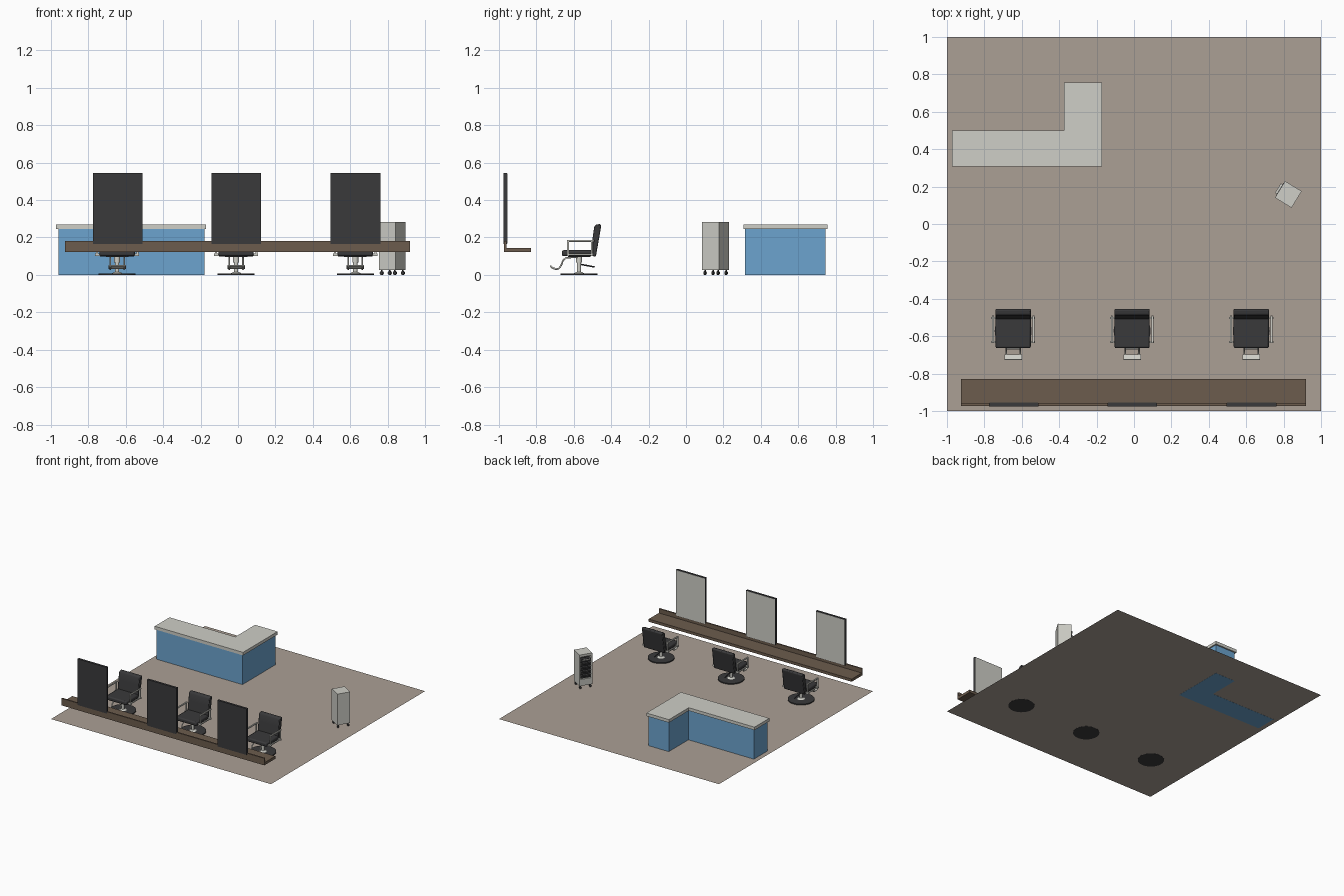
import bpy, bmesh, math
from mathutils import Matrix, Vector

if "Cube" in bpy.data.objects:
    bpy.data.objects.remove(bpy.data.objects["Cube"])


def mat(name, rgb):
    m = bpy.data.materials.new(name)
    m.diffuse_color = (*rgb, 1)
    m.use_nodes = True
    m.node_tree.nodes["Principled BSDF"].inputs["Base Color"].default_value = m.diffuse_color
    return m


FLOOR = mat("floor_taupe", (0.41, 0.35, 0.30))
BLUE = mat("desk_blue", (0.15, 0.37, 0.62))
LIGHT = mat("pale_grey", (0.62, 0.62, 0.57))
DARK = mat("charcoal", (0.042, 0.042, 0.044))
BROWN = mat("dark_wood", (0.15, 0.107, 0.075))


def finish(name, bm, m, bevel=0, segs=2, smooth=False):
    bmesh.ops.recalc_face_normals(bm, faces=bm.faces)
    me = bpy.data.meshes.new(name)
    bm.to_mesh(me)
    bm.free()
    me.materials.append(m)
    ob = bpy.data.objects.new(name, me)
    bpy.context.collection.objects.link(ob)
    if bevel:
        b = ob.modifiers.new("bevel", 'BEVEL')
        b.width, b.segments = bevel, segs
    if smooth:
        bpy.ops.object.select_all(action='DESELECT')
        bpy.context.view_layer.objects.active = ob
        ob.select_set(True)
        bpy.ops.object.shade_smooth_by_angle()
    return ob


def box(name, x0, x1, y0, y1, z0, z1, m, bevel=0, xf=Matrix(), smooth=False):
    bm = bmesh.new()
    bmesh.ops.create_cube(bm, size=1)
    for v in bm.verts:
        v.co = xf @ Vector(((x0 + x1) / 2 + v.co.x * (x1 - x0),
                            (y0 + y1) / 2 + v.co.y * (y1 - y0),
                            (z0 + z1) / 2 + v.co.z * (z1 - z0)))
    return finish(name, bm, m, bevel, smooth=smooth)


def cyl(name, p, q, r, m, sides=24, r2=None):
    p, q = Vector(p), Vector(q)
    d = q - p
    bm = bmesh.new()
    rot = d.to_track_quat('Z', 'Y').to_matrix().to_4x4()
    bmesh.ops.create_cone(bm, cap_ends=True, segments=sides, radius1=r,
                          radius2=r if r2 is None else r2, depth=d.length,
                          matrix=Matrix.Translation((p + q) / 2) @ rot)
    return finish(name, bm, m, smooth=True)


def prism(name, pts, direction, m, bevel=0, smooth=False):
    bm = bmesh.new()
    f = bm.faces.new([bm.verts.new(p) for p in pts])
    r = bmesh.ops.extrude_face_region(bm, geom=[f])
    vs = [v for v in r["geom"] if isinstance(v, bmesh.types.BMVert)]
    bmesh.ops.translate(bm, verts=vs, vec=direction)
    # close the starting side if the extrusion consumed it
    if not any(all(v not in vs for v in g.verts) for g in bm.faces):
        bm.faces.new([v for v in bm.verts if v not in vs])
    return finish(name, bm, m, bevel, smooth=smooth)


def tube(name, pts, r, m):
    cu = bpy.data.curves.new(name, 'CURVE')
    cu.dimensions = '3D'
    cu.bevel_depth, cu.bevel_resolution, cu.use_fill_caps = r, 2, True
    s = cu.splines.new('POLY')
    s.points.add(len(pts) - 1)
    for p, c in zip(s.points, pts):
        p.co = (*c, 1)
    cu.materials.append(m)
    ob = bpy.data.objects.new(name, cu)
    bpy.context.collection.objects.link(ob)
    bpy.ops.object.select_all(action='DESELECT')
    bpy.context.view_layer.objects.active = ob
    ob.select_set(True)
    bpy.ops.object.convert(target='MESH')


# floor sheet
bm = bmesh.new()
bmesh.ops.create_grid(bm, x_segments=1, y_segments=1, size=1)
finish("floor", bm, FLOOR)


# L-shaped reception desk
def ell(x0, x1, x2, y0, y1, y2, z):
    return [(x0, y0, z), (x2, y0, z), (x2, y2, z), (x1, y2, z), (x1, y1, z), (x0, y1, z)]


prism("desk_base", ell(-0.96, -0.365, -0.18, 0.315, 0.49, 0.745, -0.0008), (0, 0, 0.246), BLUE)
prism("desk_counter", ell(-0.973, -0.375, -0.17, 0.308, 0.50, 0.757, 0.245), (0, 0, 0.025), LIGHT)

# wall shelf with upstand
box("shelf", -0.925, 0.92, -0.972, -0.83, 0.122, 0.144, BROWN)
box("shelf_upstand", -0.925, 0.92, -0.972, -0.961, 0.144, 0.18, BROWN)


def chair(cx):
    # pedestal
    cyl("chair_base", (cx, -0.572, -0.0008), (cx, -0.572, 0.008), 0.099, DARK, 40)
    cyl("chair_base_collar", (cx, -0.572, 0.008), (cx, -0.572, 0.016), 0.028, LIGHT, 24, 0.014)
    cyl("chair_column", (cx, -0.572, 0.01), (cx, -0.572, 0.075), 0.011, LIGHT)
    cyl("chair_column_top", (cx, -0.572, 0.065), (cx, -0.572, 0.1), 0.016, LIGHT)
    cyl("pump_lever", (cx, -0.572, 0.058), (cx, -0.488, 0.042), 0.004, DARK, 10)
    box("seat_plate", cx - 0.06, cx + 0.06, -0.63, -0.51, 0.095, 0.104, DARK)
    # cushions
    box("seat", cx - 0.094, cx + 0.094, -0.664, -0.485, 0.1, 0.132, DARK, 0.009, smooth=True)
    back = [(-0.512, 0.102), (-0.482, 0.098), (-0.464, 0.2), (-0.453, 0.266),
            (-0.461, 0.272), (-0.484, 0.268), (-0.491, 0.255), (-0.499, 0.2)]
    prism("backrest", [(cx - 0.094, y, z) for y, z in back], (0.188, 0, 0), DARK, 0.005, True)
    for s in (-1, 1):
        # open armrest frame, bent from flat bar
        a, b = sorted((cx + s * 0.103, cx + s * 0.114))
        box("arm_top", a, b, -0.636, -0.49, 0.177, 0.187, LIGHT, 0.002)
        box("arm_front_post", a, b, -0.636, -0.626, 0.104, 0.178, LIGHT, 0.002)
        box("arm_rear_post", a, b, -0.508, -0.498, 0.104, 0.178, LIGHT, 0.002)
        box("arm_bottom_rail", a, b, -0.636, -0.498, 0.104, 0.113, LIGHT, 0.002)
        c, d = sorted((cx + s * 0.08, cx + s * 0.118))
        for y in (-0.631, -0.503):
            box("arm_mount", c, d, y - 0.006, y + 0.006, 0.102, 0.114, LIGHT)
        # footrest strut
        path = [(-0.58, 0.095), (-0.64, 0.092), (-0.657, 0.078), (-0.668, 0.05), (-0.68, 0.034),
                (-0.695, 0.03), (-0.712, 0.036), (-0.724, 0.046)]
        tube("footrest_strut", [(cx + s * 0.037, y, z) for y, z in path], 0.0045, LIGHT)
    # footrest plate and cross bar
    plate = [(-0.699, 0.032), (-0.715, 0.038), (-0.728, 0.047), (-0.725, 0.052),
             (-0.712, 0.043), (-0.699, 0.037)]
    prism("footrest_plate", [(cx - 0.047, y, z) for y, z in plate], (0.094, 0, 0), LIGHT)
    tube("footrest_bar", [(cx - 0.037, -0.668, 0.05), (cx + 0.037, -0.668, 0.05)], 0.004, LIGHT)


# three styling places: mirror above the shelf, chair facing it
for cx in (-0.643, -0.01, 0.628):
    box("mirror_frame", cx - 0.133, cx + 0.133, -0.975, -0.957, 0.166, 0.545, DARK)
    box("mirror_glass", cx - 0.13, cx + 0.13, -0.957, -0.955, 0.169, 0.542, LIGHT)
for cx in (-0.646, -0.01, 0.627):
    chair(cx)

# tool trolley, open side turned to the back left
T = Matrix.Translation((0.825, 0.158, 0)) @ Matrix.Rotation(math.radians(-31.5), 4, 'Z')
h = 0.052
for s in (-1, 1):
    a, b = sorted((s * h, s * (h - 0.01)))
    box("trolley_side", -h, h, a, b, 0.026, 0.282, LIGHT, 0, T)
box("trolley_back", h - 0.01, h, -h + 0.01, h - 0.01, 0.026, 0.282, LIGHT, 0, T)
box("trolley_top", -h, h - 0.01, -h + 0.01, h - 0.01, 0.262, 0.282, LIGHT, 0, T)
box("trolley_bottom", -h, h - 0.01, -h + 0.01, h - 0.01, 0.026, 0.08, LIGHT, 0, T)
box("trolley_inside", -h + 0.025, h - 0.01, -h + 0.01, h - 0.01, 0.08, 0.262, DARK, 0, T)
for i in range(5):
    z = 0.088 + i * 0.033
    box("trolley_tray", -h - 0.002, -h + 0.03, -0.039, 0.039, z, z + 0.022, DARK, 0, T)
    box("tray_handle", -h - 0.013, -h - 0.002, -0.03, 0.03, z + 0.014, z + 0.019,
        LIGHT if i == 4 else DARK, 0, T)
for sx in (-1, 1):
    for sy in (-1, 1):
        x, y = sx * 0.041, sy * 0.041
        cyl("trolley_caster", T @ Vector((x, y - 0.005, 0.01)), T @ Vector((x, y + 0.005, 0.01)), 0.01, DARK, 16)
        cyl("caster_stem", T @ Vector((x, y, 0.012)), T @ Vector((x, y, 0.027)), 0.004, DARK, 10)
